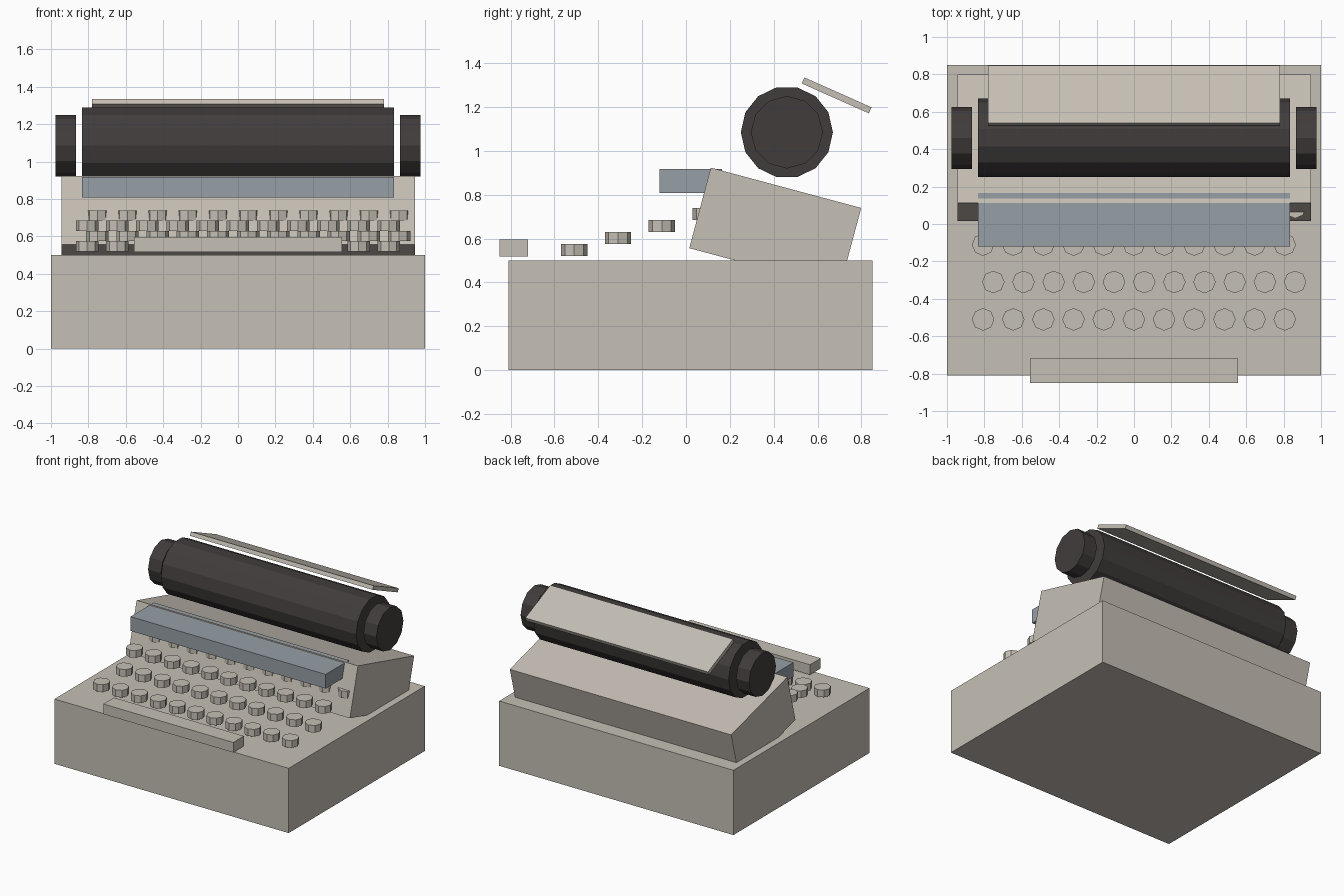
import bpy
import math

if "Cube" in bpy.data.objects:
    bpy.data.objects.remove(bpy.data.objects["Cube"], do_unlink=True)


def material(name, colour):
    mat = bpy.data.materials.new(name)
    mat.use_nodes = True
    mat.diffuse_color = (*colour, 1)
    mat.node_tree.nodes["Principled BSDF"].inputs["Base Color"].default_value = (*colour, 1)
    return mat


beige = material("warm beige", (0.56, 0.52, 0.46))
black = material("rubber black", (0.055, 0.046, 0.046))
steel = material("blue steel", (0.31, 0.35, 0.38))


def finish(name, mat):
    obj = bpy.context.object
    obj.name = name
    obj.data.materials.append(mat)
    return obj


def box(name, mat, size, centre, tilt=0):
    bpy.ops.mesh.primitive_cube_add(size=1, location=centre, rotation=(math.radians(tilt), 0, 0))
    bpy.context.object.scale = size
    return finish(name, mat)


def roller(name, radius, length, sides, x):
    # Cylinder lying along x, with corners pointing along y
    bpy.ops.mesh.primitive_cylinder_add(
        vertices=sides, radius=radius, depth=length,
        location=(x, 0.46, 1.085), rotation=(0, math.pi / 2, 0))
    return finish(name, black)


# Body and tilted carriage housing
box("base", beige, (2, 1.66, 0.5), (0, 0.02, 0.25))
box("carriage_housing", beige, (1.89, 0.71, 0.38), (0, 0.407, 0.648), -15)

# Steel bar over the keys
box("type_bar_cover", steel, (1.666, 0.285, 0.11), (0, 0.022, 0.862))

# Roller, end knobs and paper rest
roller("platen_roller", 0.21, 1.666, 14, 0)
for side, x in (("left", 0.92), ("right", -0.92)):
    roller(side + "_knob", 0.165, 0.11, 12, x)
box("paper_rest", beige, (1.56, 0.335, 0.03), (0, 0.687, 1.253), -24)

# Keyboard: four rising, staggered rows and the space bar
for row in range(4):
    for column in range(11):
        x = -0.807 + 0.1613 * column + 0.055 * (row % 2)
        bpy.ops.mesh.primitive_cylinder_add(
            vertices=8, radius=0.06, depth=0.055,
            location=(x, -0.51 + 0.2 * row, 0.547 + 0.055 * row))
        finish(f"key_row_{row + 1}_{column + 1}", beige)
box("space_bar", beige, (1.11, 0.13, 0.078), (0, -0.785, 0.557))
